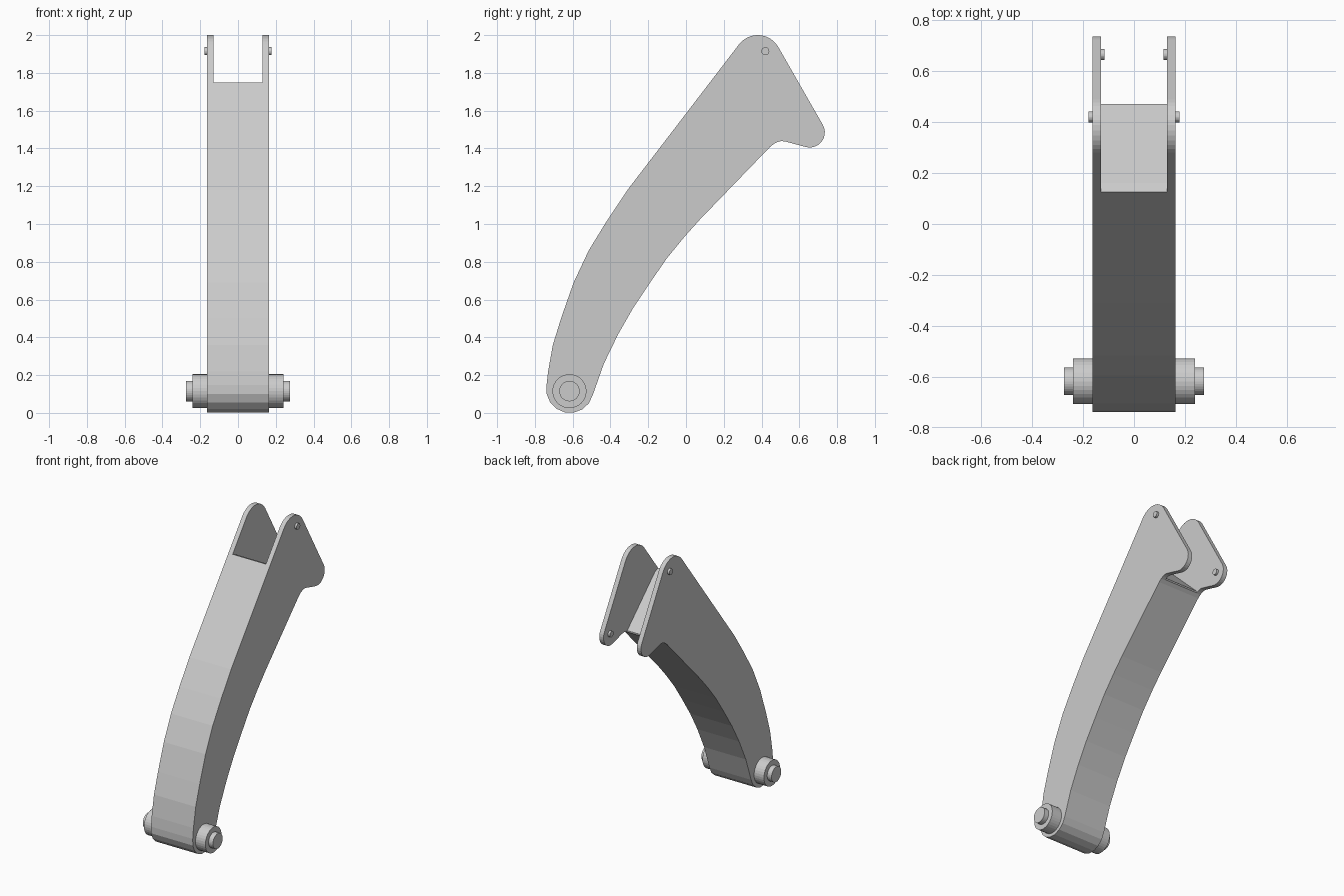
import bpy, bmesh
from math import cos, sin, radians, pi
from mathutils import Matrix

cube = bpy.data.objects.get("Cube")
if cube:
    bpy.data.objects.remove(cube, do_unlink=True)

grey = bpy.data.materials.new("light grey metal")
grey.use_nodes = True
colour = (0.6, 0.6, 0.6, 1)
grey.diffuse_color = colour
grey.node_tree.nodes["Principled BSDF"].inputs["Base Color"].default_value = colour


def finish(name, bm):
    bmesh.ops.recalc_face_normals(bm, faces=bm.faces)
    mesh = bpy.data.meshes.new(name)
    bm.to_mesh(mesh)
    bm.free()
    mesh.materials.append(grey)
    obj = bpy.data.objects.new(name, mesh)
    bpy.context.scene.collection.objects.link(obj)
    return obj


def prism(name, outline, half_width):
    """Side outline in (y, z), extruded across x."""
    bm = bmesh.new()
    face = bm.faces.new([bm.verts.new((-half_width, y, z)) for y, z in outline])
    new = bmesh.ops.extrude_face_region(bm, geom=[face])["geom"]
    verts = [g for g in new if isinstance(g, bmesh.types.BMVert)]
    bmesh.ops.translate(bm, verts=verts, vec=(2 * half_width, 0, 0))
    return finish(name, bm)


def pin(name, y, z, radius, x0, x1, sides=32):
    bm = bmesh.new()
    place = Matrix.Translation(((x0 + x1) / 2, y, z)) @ Matrix.Rotation(pi / 2, 4, "Y")
    bmesh.ops.create_cone(bm, cap_ends=True, segments=sides, radius1=radius,
                          radius2=radius, depth=abs(x1 - x0), matrix=place)
    return finish(name, bm)


def arc(y, z, r, start, end, steps):
    angles = [radians(start + (end - start) * i / steps) for i in range(steps + 1)]
    return [(y + r * cos(a), z + r * sin(a)) for a in angles]


# Curved arm with a rounded foot and a forked, flared head
front_edge = [(-.73, .22), (-.705, .36), (-.66, .505), (-.595, .69),
              (-.515, .86), (-.42, 1.015), (-.31, 1.18)]
inner_corner = [(.525, 1.437), (.505, 1.439), (.485, 1.434), (.465, 1.424), (.445, 1.408)]
back_edge = [(.075, 1.025), (-.01, .93), (-.1, .82), (-.19, .69),
             (-.28, .555), (-.36, .415), (-.435, .26)]
outline = (front_edge
           + arc(.38, 1.875, .125, 143, 30, 12)
           + arc(.655, 1.485, .08, 30, -105, 10)
           + inner_corner + back_edge
           + arc(-.615, .125, .125, -15, -190, 8))
arm = prism("arm", outline, .163)

# Slot between the two cheek plates of the fork
slot = prism("slot_cutter", [(0, 1.80), (.13, 1.747), (.16, 1.735), (.47, 1.437),
                             (.47, 1.2), (1, 1.2), (1, 2.3), (0, 2.3)], .13)
cut = arm.modifiers.new("slot", "BOOLEAN")
cut.operation = "DIFFERENCE"
cut.solver = "EXACT"
cut.object = slot
slot.hide_render = True
bpy.context.view_layer.objects.active = arm
arm.select_set(True)
bpy.ops.object.modifier_apply(modifier=cut.name)
bpy.data.objects.remove(slot, do_unlink=True)

# Foot pivot, running through the arm
pin("foot_bushing", -.617, .115, .09, -.24, .24)
pin("foot_axle", -.617, .115, .054, -.274, .274)

# Small pins: outside at the top of the fork, inside at its rear tips
for side, s in (("left", 1), ("right", -1)):
    pin(side + "_top_pin", .42, 1.915, .021, s * .15, s * .178, 20)
    pin(side + "_rear_pin", .665, 1.49, .021, s * .15, s * .115, 20)
